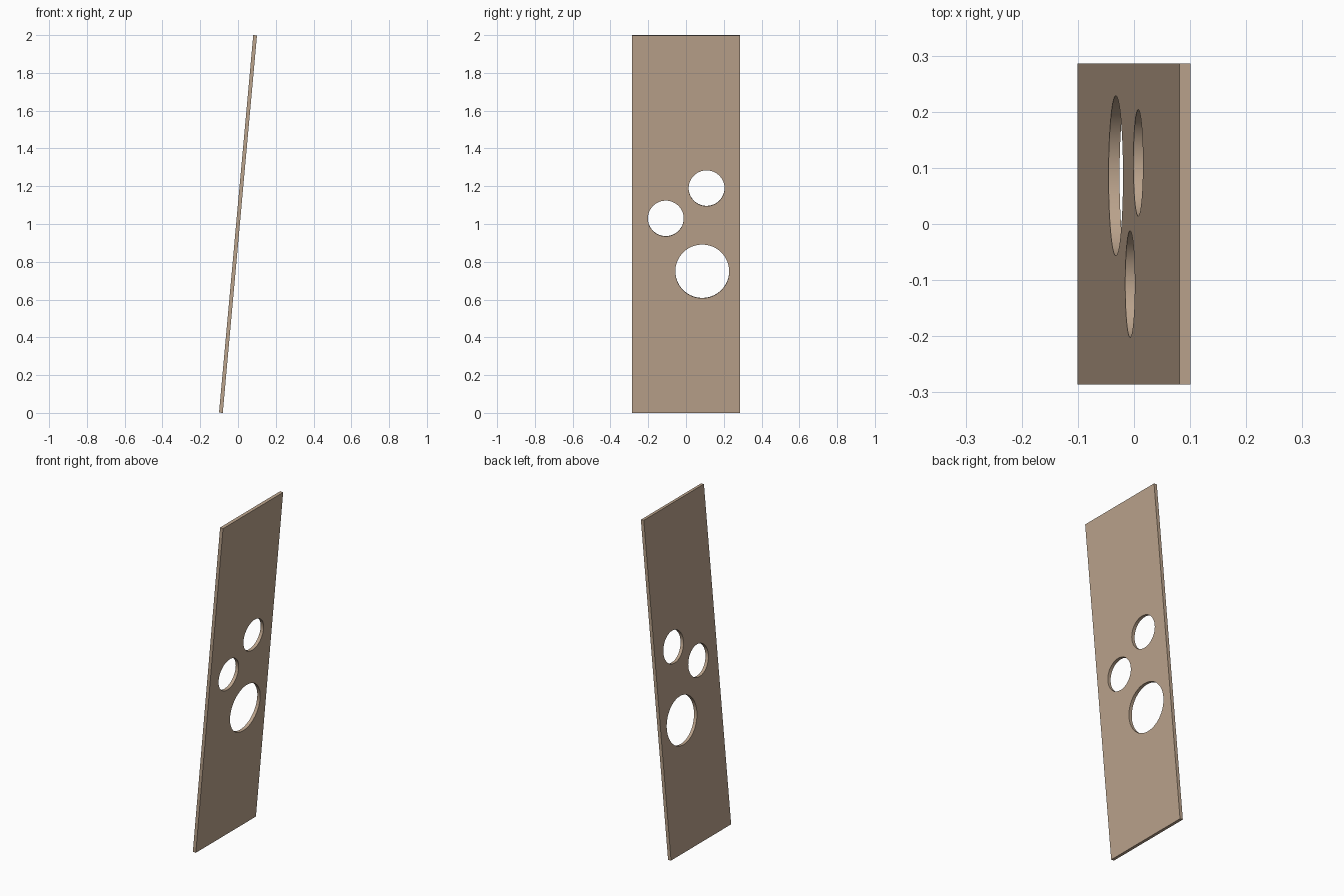
import bpy, math
from mathutils import Matrix

if "Cube" in bpy.data.objects:
    bpy.data.objects.remove(bpy.data.objects["Cube"])

TILT = math.radians(5.18)
THICK, WIDTH = 0.0197, 0.5714
LENGTH = (2.0 - THICK * math.sin(TILT)) / math.cos(TILT)

wood = bpy.data.materials.new("tan wood")
wood.diffuse_color = (0.50, 0.37, 0.265, 1.0)
wood.use_nodes = True
wood.node_tree.nodes["Principled BSDF"].inputs["Base Color"].default_value = wood.diffuse_color

# Flat panel, built upright around the origin
bpy.ops.mesh.primitive_cube_add(size=1)
panel = bpy.context.object
panel.name = "leaning_panel"
panel.data.transform(Matrix.Diagonal((THICK, WIDTH, LENGTH, 1)))
panel.data.materials.append(wood)


def cut_hole(y, z, radius):
    """Round hole straight through the panel; z is the height after leaning."""
    bpy.ops.mesh.primitive_cylinder_add(
        vertices=96, radius=radius, depth=0.2,
        location=(0, y, (z - 1) / math.cos(TILT)), rotation=(0, math.pi / 2, 0))
    cutter = bpy.context.object
    cutter.name = "hole_cutter"
    cutter.hide_render = True
    cutter.data.materials.append(wood)
    mod = panel.modifiers.new("hole", 'BOOLEAN')
    mod.operation = 'DIFFERENCE'
    mod.solver = 'EXACT'
    mod.object = cutter
    bpy.ops.object.select_all(action='DESELECT')
    panel.select_set(True)
    bpy.context.view_layer.objects.active = panel
    bpy.ops.object.modifier_apply(modifier=mod.name)
    bpy.data.objects.remove(cutter, do_unlink=True)


# One large and two small holes
for y, z, r in ((0.086, 0.75, 0.1425), (-0.107, 1.03, 0.095), (0.109, 1.19, 0.095)):
    cut_hole(y, z, r)

# Smooth hole walls, crisp rims
bpy.ops.object.shade_smooth_by_angle(angle=math.radians(30))

# Lean the panel towards +x and stand it on the ground
panel.data.transform(Matrix.Translation((0, 0, 1)) @ Matrix.Rotation(TILT, 4, 'Y'))
